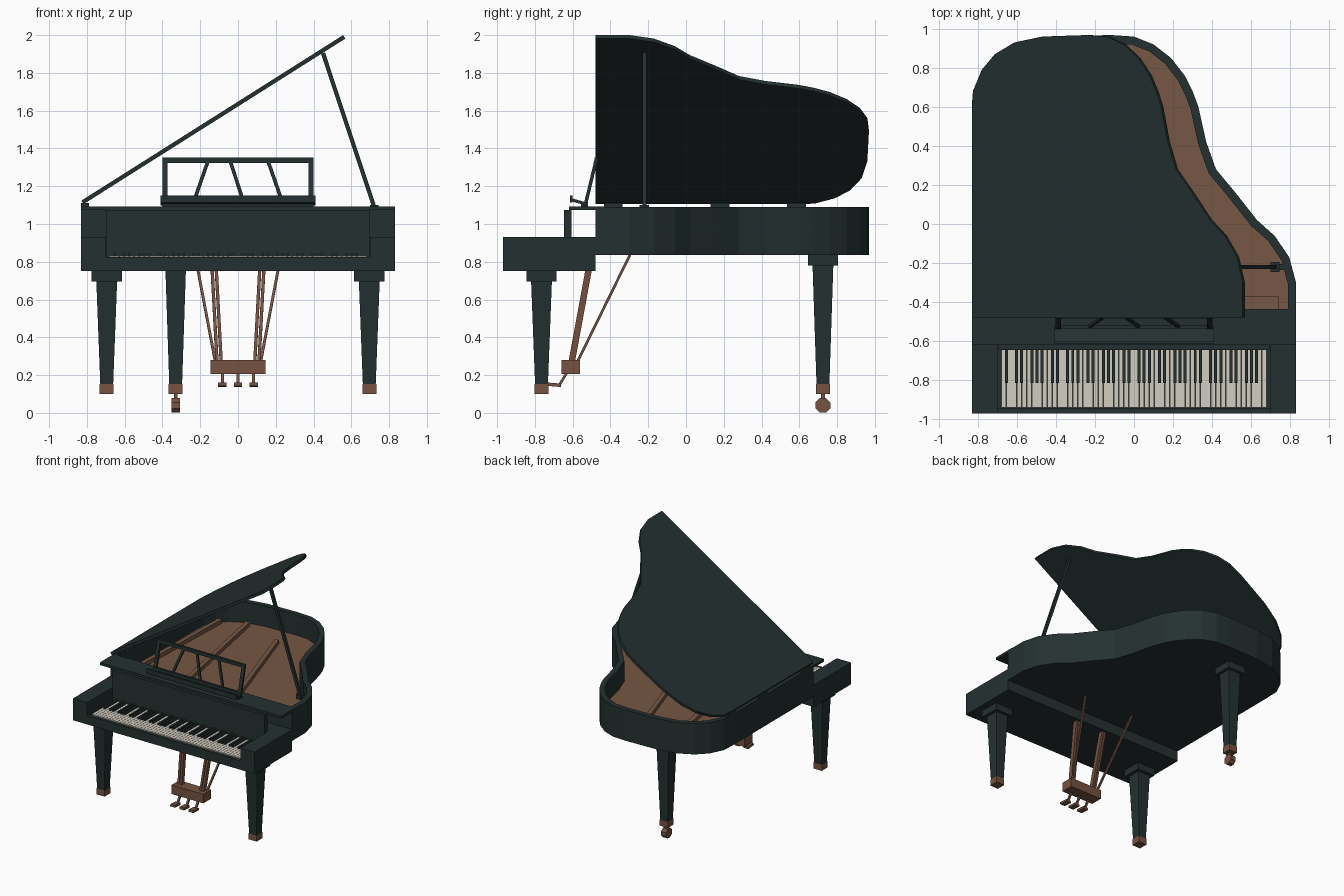
import bpy, bmesh, math
from mathutils import Vector, Matrix

cube = bpy.data.objects.get("Cube")
if cube:
    bpy.data.objects.remove(cube, do_unlink=True)


def material(name, rgb):
    lin = [((c / 255 + 0.055) / 1.055) ** 2.4 for c in rgb] + [1]
    m = bpy.data.materials.new(name)
    m.use_nodes = True
    m.diffuse_color = lin
    m.node_tree.nodes["Principled BSDF"].inputs["Base Color"].default_value = lin
    return m


BLACK = material("black lacquer", (36, 48, 48))
WOOD = material("brown wood", (118, 87, 68))
BRASS = material("dull brass", (118, 82, 64))
IVORY = material("ivory", (212, 206, 193))


def finish(name, bm, mat):
    bmesh.ops.recalc_face_normals(bm, faces=bm.faces)
    mesh = bpy.data.meshes.new(name)
    bm.to_mesh(mesh)
    bm.free()
    mesh.materials.append(mat)
    obj = bpy.data.objects.new(name, mesh)
    bpy.context.collection.objects.link(obj)
    return obj


def box(bm, x, y, z):
    size = Matrix.Diagonal((x[1] - x[0], y[1] - y[0], z[1] - z[0], 1))
    mid = Matrix.Translation((sum(x) / 2, sum(y) / 2, sum(z) / 2))
    bmesh.ops.create_cube(bm, size=1, matrix=mid @ size)


def beam(bm, a, b, w, d):
    """Square bar from a to b, w wide and d deep."""
    a, b = Vector(a), Vector(b)
    along = (b - a).normalized()
    side = Vector((1, 0, 0)) if abs(along.x) < 0.8 else Vector((0, 1, 0))
    side = (side - along * side.dot(along)).normalized()
    up = along.cross(side)
    rot = Matrix((side, up, along)).transposed().to_4x4()
    size = Matrix.Diagonal((w, d, (b - a).length, 1))
    bmesh.ops.create_cube(bm, size=1, matrix=Matrix.Translation((a + b) / 2) @ rot @ size)


def taper(bm, x, y, z0, z1, w0, w1):
    """Square post with a bottom width w0 and a top width w1."""
    bmesh.ops.create_cone(bm, cap_ends=True, segments=4, radius1=w0 / math.sqrt(2),
                          radius2=w1 / math.sqrt(2), depth=z1 - z0,
                          matrix=Matrix.Translation((x, y, (z0 + z1) / 2)) @ Matrix.Rotation(math.pi / 4, 4, 'Z'))


def prism(bm, pts, z0, z1):
    low = [bm.verts.new((x, y, z0)) for x, y in pts]
    face = bm.faces.new(low)
    top = bmesh.ops.extrude_face_region(bm, geom=[face])["geom"]
    moved = [g for g in top if isinstance(g, bmesh.types.BMVert)]
    bmesh.ops.translate(bm, verts=moved, vec=(0, 0, z1 - z0))


def inset(pts, t):
    """Mitred inward offset of a counter-clockwise outline."""
    out = []
    for i, p in enumerate(pts):
        p = Vector(p)
        d0 = (p - Vector(pts[i - 1])).normalized()
        d1 = (Vector(pts[(i + 1) % len(pts)]) - p).normalized()
        n0, n1 = Vector((-d0.y, d0.x)), Vector((-d1.y, d1.x))
        out.append(tuple(p + (n0 + n1) * t / (1 + n0.dot(n1))))
    return out


# Curved case outline, counter-clockwise from the front left of the plan
outline = [(-.83, -.48), (.83, -.48), (.83, -.3), (.795, -.17), (.72, -.06), (.63, .02),
           (.52, .16), (.42, .28), (.37, .42), (.33, .6), (.3, .68), (.26, .76), (.19, .85),
           (.1, .92), (0, .96), (-.12, .968), (-.4, .96), (-.57, .93), (-.69, .87),
           (-.77, .79), (-.825, .68), (-.83, .55)]
inner = inset(outline, .042)

# Case rim
bm = bmesh.new()
rings = [[bm.verts.new((x, y, z)) for x, y in pts]
         for pts, z in ((outline, .835), (outline, 1.09), (inner, 1.09), (inner, .86))]
n = len(outline)
for r0, r1 in zip(rings, rings[1:]):
    for i in range(n):
        j = (i + 1) % n
        bm.faces.new((r0[i], r0[j], r1[j], r1[i]))
bm.faces.new(rings[0])
bm.faces.new(rings[-1])
finish("case_rim", bm, BLACK)

# Soundboard with its fanned struts and pin block
bm = bmesh.new()
prism(bm, inset(outline, .041), .87, .92)
finish("soundboard", bm, WOOD)
bm = bmesh.new()
for a, b in (((-.75, -.43), (-.71, .78)), ((-.27, -.43), (-.51, .86)), ((.22, -.43), (-.15, .72))):
    beam(bm, (*a, .935), (*b, .935), .035, .035)
box(bm, (-.74, .74), (-.44, -.37), (.91, .95))
finish("frame_struts", bm, WOOD)

# Raised lid, hinged on the straight side
bm = bmesh.new()
prism(bm, [((x + .83) * .988, y) for x, y in outline], 0, .022)
lid = finish("lid", bm, BLACK)
lid.location = (-.818, 0, 1.105)
lid.rotation_euler.y = -math.radians(32.3)
bm = bmesh.new()
for y in (-.385, .18, .585):
    box(bm, (-.83, -.79), (y - .05, y + .05), (1.085, 1.112))
finish("lid_hinges", bm, BLACK)

# Lid prop and its socket
bm = bmesh.new()
beam(bm, (.728, -.22, 1.07), (.45, -.22, 1.905), .022, .022)
box(bm, (.7, .745), (-.245, -.195), (1.06, 1.1))
box(bm, (.74, .8), (-.235, -.205), (1.06, 1.085))
finish("lid_prop", bm, BLACK)

# Keyboard housing: bed, key slip, cheeks, back block and fallboard
bm = bmesh.new()
box(bm, (-.83, .83), (-.97, -.48), (.75, .8))
box(bm, (-.7, .7), (-.97, -.945), (.8, .824))
box(bm, (-.7, .7), (-.62, -.48), (.8, .93))
for s in (-1, 1):
    box(bm, sorted((s * .7, s * .83)), (-.97, -.48), (.8, .93))
finish("keyboard_housing", bm, BLACK)
bm = bmesh.new()
box(bm, (-.695, .695), (-.645, -.607), (.8, 1.075))
finish("fallboard", bm, BLACK)
bm = bmesh.new()
box(bm, (-.83, .83), (-.62, -.435), (1.073, 1.093))
finish("front_shelf", bm, BLACK)

# Keys: naturals, with sharps placed by the octave pattern
whites, blacks = bmesh.new(), bmesh.new()
count, left = 52, -.68
pitch = -2 * left / count
for i in range(count):
    x = left + i * pitch
    box(whites, (x + .001, x + pitch - .001), (-.94, -.645), (.8, .83))
    if (i + 5) % 7 not in (2, 6) and i < count - 1:
        box(blacks, (x + pitch - .0075, x + pitch + .0075), (-.815, -.645), (.81, .845))
finish("white_keys", whites, IVORY)
finish("black_keys", blacks, BLACK)

# Music stand: tray, lip, leaning frame and slats
bm = bmesh.new()
beam(bm, (0, -.605, 1.128), (0, -.525, 1.105), .82, .016)
box(bm, (-.41, .41), (-.613, -.6), (1.113, 1.152))
box(bm, (-.4, .4), (-.555, -.52), (1.09, 1.108))


def lean(x, z):
    return (x, -.533 + (z - 1.1) * .24, z)


for s in (-1, 1):
    beam(bm, lean(s * .387, 1.1), lean(s * .387, 1.35), .028, .018)
for z in (1.125, 1.337):
    box(bm, (-.4, .4), (lean(0, z)[1] - .009, lean(0, z)[1] + .009), (z - .014, z + .014))
for x0, x1 in ((-.23, -.16), (.025, -.04), (.23, .16)):
    beam(bm, lean(x0, 1.13), lean(x1, 1.33), .018, .014)
finish("music_stand", bm, BLACK)

# Legs with brass feet; the rear leg has a caster
for name, x, y, top in (("front_right_leg", -.695, -.765, .75), ("front_left_leg", .695, -.765, .75),
                        ("rear_leg", -.33, .725, .835)):
    bm = bmesh.new()
    taper(bm, x, y, top - .055, top, .16, .16)
    taper(bm, x, y, .15, top - .055, .068, .11)
    finish(name, bm, BLACK)
    bm = bmesh.new()
    taper(bm, x, y, .1, .152, .074, .074)
    finish(name + "_foot", bm, BRASS)
bm = bmesh.new()
bmesh.ops.create_cone(bm, cap_ends=True, segments=8, radius1=.042, radius2=.042, depth=.045,
                      matrix=Matrix.Translation((-.33, .725, .04)) @ Matrix.Rotation(math.pi / 2, 4, 'Y')
                      @ Matrix.Rotation(math.pi / 8, 4, 'Z'))
taper(bm, -.33, .725, .06, .11, .02, .02)
finish("rear_caster", bm, BRASS)

# Pedal lyre: box, paired posts and rear braces
bm = bmesh.new()
box(bm, (-.145, .145), (-.66, -.56), (.205, .28))
for s in (-1, 1):
    for off in (-.011, .011):
        beam(bm, (s * (.1 + off), -.605, .27), (s * (.126 + off), -.515, .76), .017, .034)
    beam(bm, (s * .12, -.575, .27), (s * .228, -.295, .84), .014, .014)
finish("pedal_lyre", bm, BRASS)

# Pedals
bm = bmesh.new()
for x in (-.083, 0, .083):
    beam(bm, (x, -.63, .215), (x, -.67, .148), .016, .014)
    beam(bm, (x, -.662, .146), (x, -.735, .152), .044, .018)
finish("pedals", bm, BRASS)
